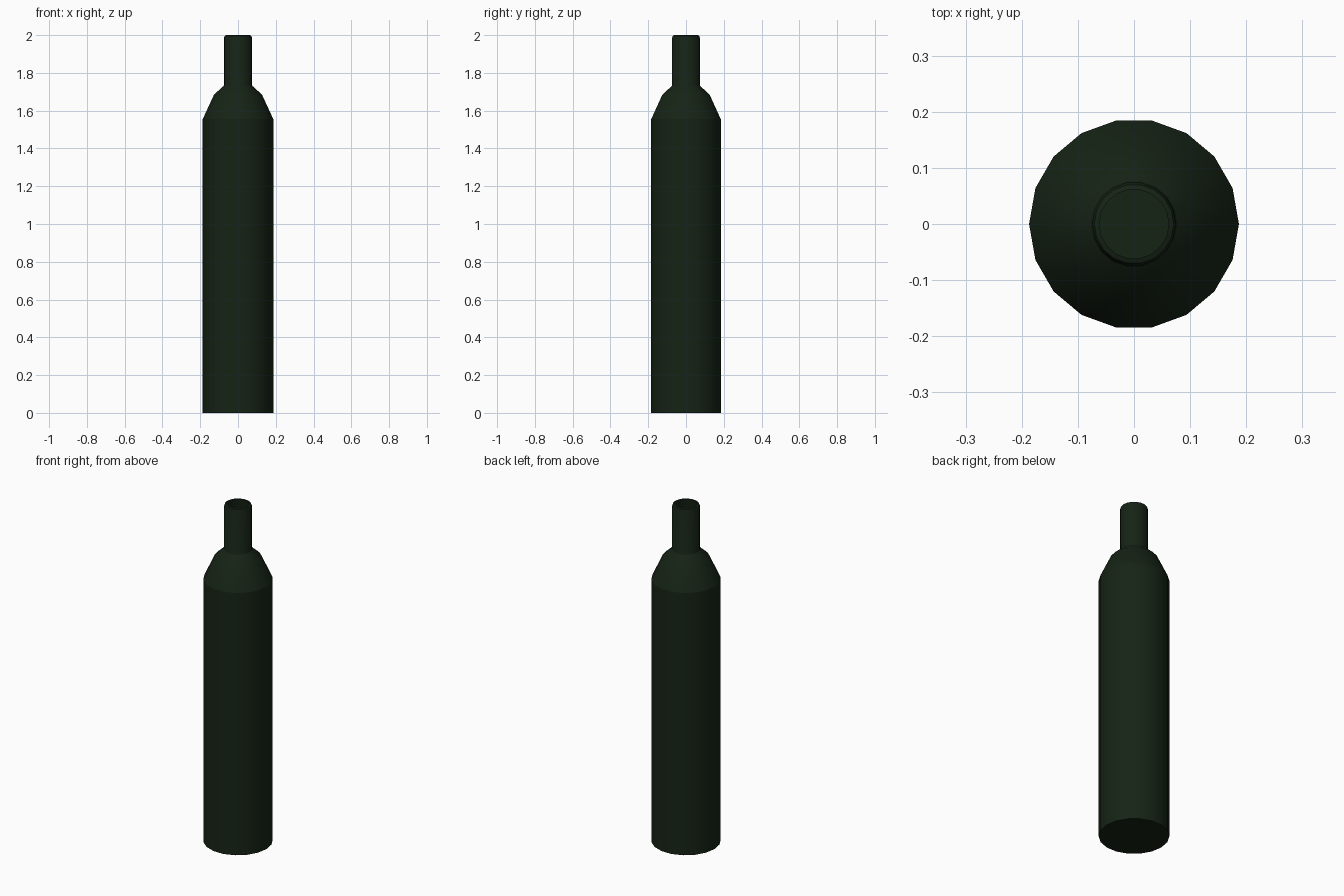
import bpy, bmesh
from math import cos, sin, tau

if "Cube" in bpy.data.objects:
    bpy.data.objects.remove(bpy.data.objects["Cube"])

SIDES = 18

# Half profile of the bottle, from base centre edge to the open lip (radius, height)
profile = [(0.187, 0.0), (0.187, 1.555), (0.127, 1.685), (0.077, 1.73),
           (0.075, 1.735), (0.075, 1.985), (0.071, 1.996), (0.062, 2.0)]

# Lathe the profile into rings and skin them
bm = bmesh.new()
rings = [[bm.verts.new((r * cos(tau * i / SIDES), r * sin(tau * i / SIDES), z))
          for i in range(SIDES)] for r, z in profile]
for low, high in zip(rings, rings[1:]):
    for i in range(SIDES):
        j = (i + 1) % SIDES
        bm.faces.new((low[i], low[j], high[j], high[i]))

# Flat base; the mouth stays open
bm.faces.new(rings[0][::-1])

mesh = bpy.data.meshes.new("bottle")
bm.to_mesh(mesh)
bm.free()
bottle = bpy.data.objects.new("bottle", mesh)
bpy.context.collection.objects.link(bottle)

# Dark green glass
glass = bpy.data.materials.new("dark_green_glass")
glass.diffuse_color = (0.008, 0.017, 0.008, 1)
glass.use_nodes = True
glass.node_tree.nodes["Principled BSDF"].inputs["Base Color"].default_value = glass.diffuse_color
mesh.materials.append(glass)

# Smooth sides with crisp base and shoulder edges
bpy.context.view_layer.objects.active = bottle
bottle.select_set(True)
bpy.ops.object.shade_smooth_by_angle(angle=0.42)
